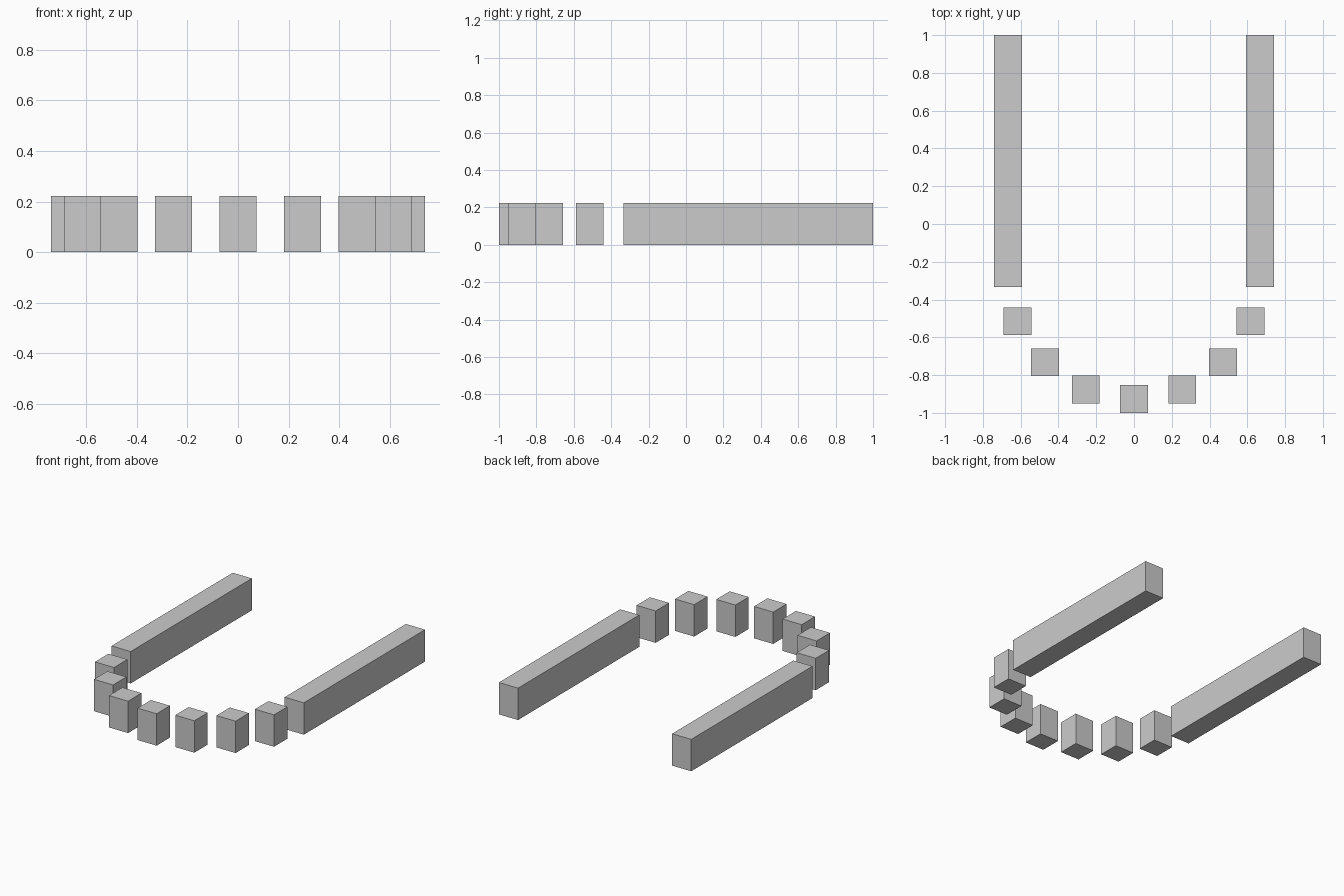
import bpy
import math

if "Cube" in bpy.data.objects:
    bpy.data.objects.remove(bpy.data.objects["Cube"])

WIDTH = 0.147    # block side
HEIGHT = 0.222
RADIUS = 0.667   # arc through the block centres
ARC_Y = -0.26    # arc centre
BACK_Y = 1.0


def box(name, x, y0, y1):
    bpy.ops.mesh.primitive_cube_add(size=1, location=(x, (y0 + y1) / 2, HEIGHT / 2))
    obj = bpy.context.object
    obj.name = name
    obj.scale = (WIDTH, y1 - y0, HEIGHT)
    bpy.ops.object.transform_apply(location=False, rotation=False, scale=True)
    return obj


# Long straight side walls
for side, label in ((-1, "left"), (1, "right")):
    box(f"{label}_wall", side * RADIUS, ARC_Y - WIDTH / 2, BACK_Y)

# Seven upright blocks along the front half circle
for i in range(-3, 4):
    a = math.radians(22.5 * i)
    y = ARC_Y - RADIUS * math.cos(a)
    box(f"arc_block_{i + 4}", RADIUS * math.sin(a), y - WIDTH / 2, y + WIDTH / 2)
